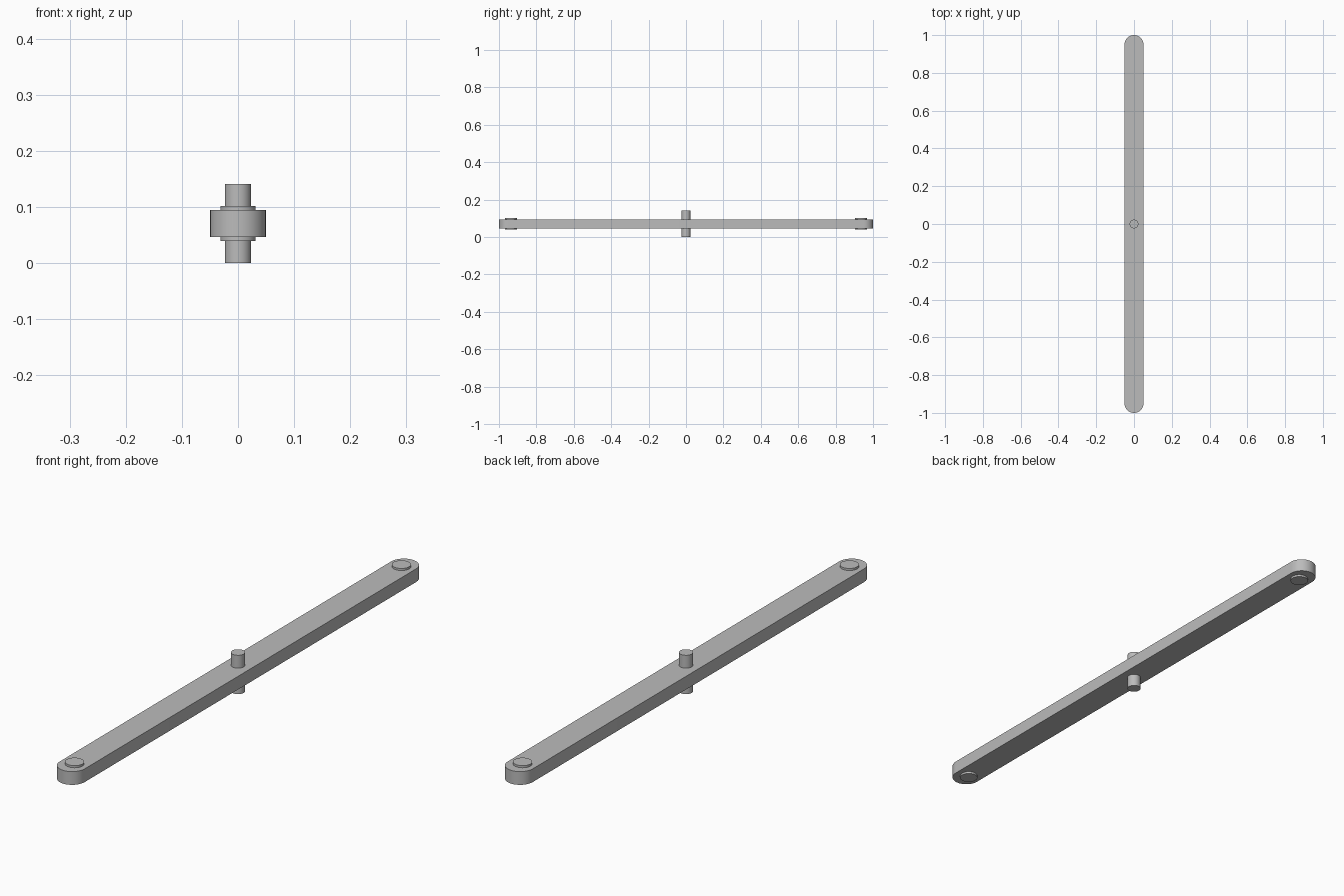
import bpy
import bmesh
import math

cube = bpy.data.objects.get("Cube")
if cube:
    bpy.data.objects.remove(cube, do_unlink=True)

grey = bpy.data.materials.new("plain grey")
grey.use_nodes = True
colour = (0.5, 0.5, 0.5, 1)
grey.diffuse_color = colour
grey.node_tree.nodes["Principled BSDF"].inputs["Base Color"].default_value = colour

MID_Z = 0.0705


def extrude_outline(name, outline, height):
    """Prism of a closed xy outline, centred on the middle height."""
    bm = bmesh.new()
    base = bm.faces.new([bm.verts.new((x, y, MID_Z - height / 2)) for x, y in outline])
    top = bmesh.ops.extrude_face_region(bm, geom=[base])["geom"]
    bmesh.ops.translate(bm, vec=(0, 0, height),
                        verts=[v for v in top if isinstance(v, bmesh.types.BMVert)])
    bmesh.ops.recalc_face_normals(bm, faces=bm.faces)
    mesh = bpy.data.meshes.new(name)
    bm.to_mesh(mesh)
    bm.free()
    mesh.materials.append(grey)
    obj = bpy.data.objects.new(name, mesh)
    bpy.context.collection.objects.link(obj)
    bpy.ops.object.select_all(action="DESELECT")
    obj.select_set(True)
    bpy.context.view_layer.objects.active = obj
    bpy.ops.object.shade_smooth_by_angle(angle=math.radians(40))
    return obj


def arc(radius, cy, start, sweep, steps):
    return [(radius * math.cos(start + sweep * i / steps),
             cy + radius * math.sin(start + sweep * i / steps)) for i in range(steps + 1)]


def pin(name, radius, y, height):
    return extrude_outline(name, arc(radius, y, 0, math.tau, 32)[:-1], height)


# Long bar with rounded ends
bar = arc(0.05, 0.95, 0, math.pi, 16) + arc(0.05, -0.95, math.pi, math.pi, 16)
extrude_outline("link_bar", bar, 0.048)

# Pivot through the middle, and a low pin through each end
pin("centre_pivot", 0.0235, 0, 0.141)
pin("front_end_pin", 0.0315, -0.936, 0.063)
pin("back_end_pin", 0.0315, 0.936, 0.063)
